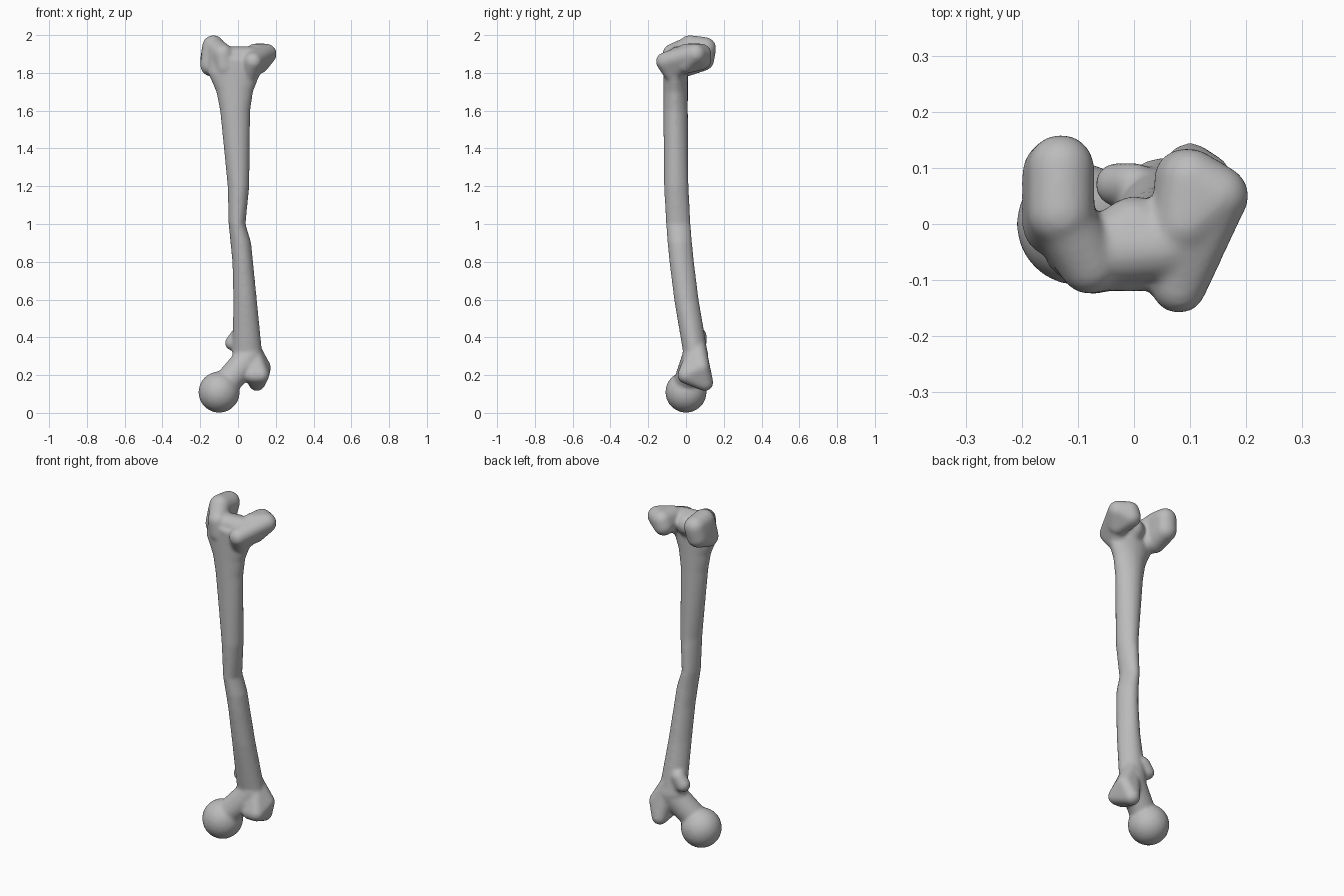
import bpy, bmesh, math
from mathutils import Vector, Matrix

default_cube = bpy.data.objects.get("Cube")
if default_cube:
    bpy.data.objects.remove(default_cube, do_unlink=True)

bone_grey = bpy.data.materials.new("bone grey")
bone_grey.use_nodes = True
colour = (0.5, 0.5, 0.5, 1)
bone_grey.diffuse_color = colour
bone_grey.node_tree.nodes["Principled BSDF"].inputs["Base Color"].default_value = colour

bone = bmesh.new()


def add_lobe(radius, *centres):
    """Rounded solid wrapped tightly around equal balls at the given centres."""
    lobe = bmesh.new()
    for centre in centres:
        bmesh.ops.create_icosphere(lobe, subdivisions=3, radius=radius,
                                   matrix=Matrix.Translation(centre))
    hull = bmesh.ops.convex_hull(lobe, input=lobe.verts)
    inside = {item for item in hull["geom_interior"] + hull["geom_unused"]
              if isinstance(item, bmesh.types.BMVert)}
    bmesh.ops.delete(lobe, geom=list(inside), context="VERTS")
    lobe_mesh = bpy.data.meshes.new("lobe")
    lobe.to_mesh(lobe_mesh)
    lobe.free()
    bone.from_mesh(lobe_mesh)
    bpy.data.meshes.remove(lobe_mesh)


def shaft_ring(height, x_min, x_max, depth=0.065, sides=32):
    """Oval ring, narrowed to a ridge at the rear, on a shaft that bows forward."""
    bow = max(0, 1 - height / 1.4) ** 2
    centre = Vector(((x_min + x_max) / 2, 0.175 * bow - 0.055, height))
    half_width = (x_max - x_min) / 2
    ring = []
    for side in range(sides):
        angle = math.tau * side / sides
        across, back = math.cos(angle), math.sin(angle)
        pinch = 1 - max(back, 0) / 8
        offset = Vector((half_width * across * pinch, depth * back, 0))
        ring.append(bone.verts.new(centre + offset))
    return ring


def add_shaft(*sections):
    """Closed loft through sections given as height and the two side limits."""
    rings = [shaft_ring(*section) for section in sections]
    for low, high in zip(rings, rings[1:]):
        for side in range(len(low)):
            bone.faces.new((low[side - 1], low[side], high[side], high[side - 1]))
    bone.faces.new(reversed(rings[0]))
    bone.faces.new(rings[-1])


# Shaft, flaring at both ends
add_shaft((0.3, -0.03, 0.13), (0.6, -0.025, 0.1), (0.8, -0.03, 0.08), (0.9, -0.04, 0.07),
          (1, -0.05, 0.04), (1.2, -0.055, 0.06), (1.6, -0.095, 0.065),
          (1.7, -0.115, 0.08), (1.8, -0.16, 0.12), (1.88, -0.15, 0.14))

# Ball head and neck
add_lobe(0.11, (-0.1, 0, 0.11))
add_lobe(0.07, (-0.07, 0, 0.15), (0.03, 0.035, 0.25), (0.06, 0.05, 0.3))

# Greater trochanter with its hooked tip
add_lobe(0.045, (0.12, 0, 0.2), (0.13, 0.08, 0.24), (0.08, 0, 0.2),
         (0.1, 0.1, 0.16), (0.07, 0.06, 0.35))

# Lesser trochanter
add_lobe(0.04, (-0.03, 0.07, 0.37), (0, 0.07, 0.41), (0.03, 0.05, 0.35))

# Taller condyle: rear lobe, then the lip running forward
add_lobe(0.06, (-0.13, 0.1, 1.93), (-0.13, 0.02, 1.94), (-0.14, 0.09, 1.87),
         (-0.14, 0, 1.84))
add_lobe(0.055, (-0.13, 0.02, 1.94), (-0.13, 0, 1.84), (-0.08, -0.07, 1.9),
         (-0.07, -0.07, 1.83))

# Broader condyle: rear lobe, then the ridge running forward
add_lobe(0.055, (0.15, 0.05, 1.9), (0.1, 0.08, 1.9), (0.09, 0.08, 1.87),
         (0.09, 0, 1.9), (0.11, 0, 1.85))
add_lobe(0.05, (0.09, 0, 1.9), (0.08, -0.11, 1.86), (0.15, 0.04, 1.9),
         (0.06, -0.07, 1.8))

# Saddle between the condyles
add_lobe(0.06, (-0.06, -0.05, 1.88), (0.06, -0.04, 1.88), (0, -0.01, 1.87),
         (0, -0.05, 1.82))

# Fuse the parts into one smooth surface
bone_mesh = bpy.data.meshes.new("thigh_bone")
bone.to_mesh(bone_mesh)
bone.free()
bone_mesh.materials.append(bone_grey)
thigh_bone = bpy.data.objects.new("thigh_bone", bone_mesh)
bpy.context.collection.objects.link(thigh_bone)

fuse = thigh_bone.modifiers.new("fuse", "REMESH")
fuse.mode = "VOXEL"
fuse.voxel_size = 0.008
fuse.use_smooth_shade = True

soften = thigh_bone.modifiers.new("soften", "SMOOTH")
soften.factor = 0.5
soften.iterations = 12
